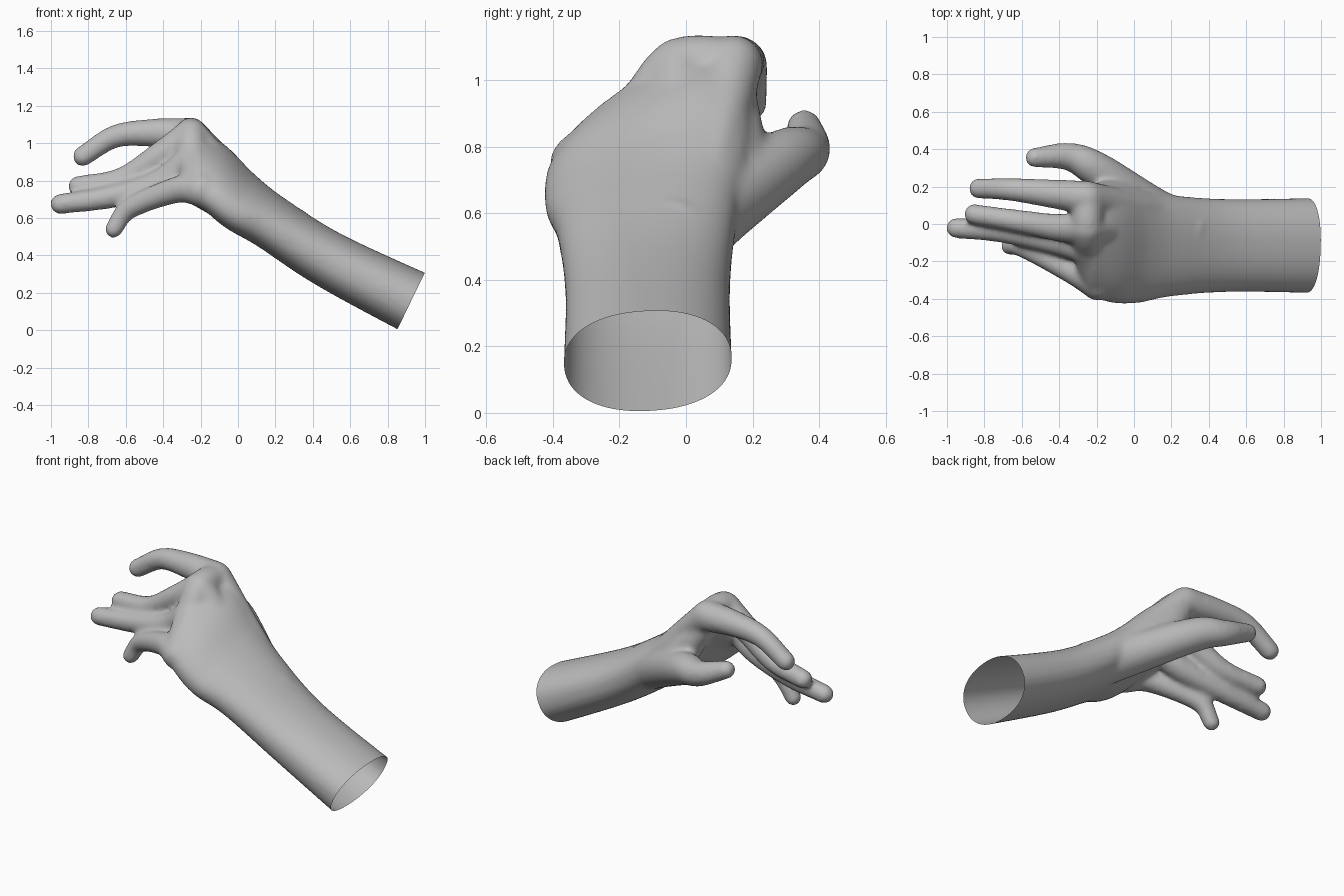
import bpy, bmesh, math
from mathutils import Vector as V

if "Cube" in bpy.data.objects:
    bpy.data.objects.remove(bpy.data.objects["Cube"])

skin = bpy.data.materials.new("skin grey")
skin.use_nodes = True
GREY = (0.5, 0.5, 0.5, 1)
skin.diffuse_color = GREY
skin.node_tree.nodes["Principled BSDF"].inputs["Base Color"].default_value = GREY


def spline(rows, steps=8):
    """Smooth curve through rows of numbers (Catmull-Rom)."""
    pts = [V(r) for r in rows]
    pts = [2 * pts[0] - pts[1]] + pts + [2 * pts[-1] - pts[-2]]
    out = []
    for a, b, c, d in zip(pts, pts[1:], pts[2:], pts[3:]):
        for i in range(steps):
            t = i / steps
            out.append(b + (c - a) * t / 2 + (2 * a - 5 * b + 4 * c - d) * t ** 2 / 2
                       + (3 * b - a - 3 * c + d) * t ** 3 / 2)
    return out + [pts[-2]]


def tangents(points):
    """Direction of travel at each point of a path."""
    last = len(points) - 1
    return [(points[min(i + 1, last)] - points[max(i - 1, 0)]).normalized()
            for i in range(last + 1)]


def loft(bm, sections, power=1.0, sides=32):
    """Closed skin over oval sections given as (centre, half width, half depth)."""
    def bend(value):
        return math.copysign(abs(value) ** power, value)
    angles = [math.tau * i / sides for i in range(sides)]
    rings = [[bm.verts.new(c + w * bend(math.cos(a)) + d * bend(math.sin(a))) for a in angles]
             for c, w, d in sections]
    for ring, following in zip(rings, rings[1:]):
        for i in range(sides):
            j = (i + 1) % sides
            bm.faces.new((ring[i], ring[j], following[j], following[i]))
    bm.faces.new(rings[0][::-1])
    bm.faces.new(rings[-1])


def tube(bm, path, base, tip, ease=1.0):
    """Tube with a round tip, tapering from the base radius to the tip radius."""
    points = spline(path)
    sections = []
    for i, (p, t) in enumerate(zip(points, tangents(points))):
        radius = tip + (base - tip) * (1 - i / (len(points) - 1)) ** ease
        side = t.cross(V((0, 0, 1))).normalized()
        sections.append((p, side * radius, side.cross(t) * radius))
    centre, width, depth = sections[-1]
    steps = 6
    for k in range(1, steps + 1):
        a = k * math.pi / 2 / (steps + .2)
        sections.append((centre + t * tip * math.sin(a),
                         width * math.cos(a), depth * math.cos(a)))
    loft(bm, sections)


bm = bmesh.new()

# Forearm, wrist and back of the hand: x, z, half width, sideways tilt, half depth
arm = spline([
    (1.06, .09, .255, .02, .172),
    (.50, .37, .248, .02, .151),
    (.18, .575, .272, .05, .14),
    (.00, .70, .305, .10, .14),
    (-.14, .83, .30, .14, .13),
    (-.27, .91, .24, .15, .11),
])
centres = [V((row[0], -.115, row[1])) for row in arm]
sections = []
for centre, direction, row in zip(centres, tangents(centres), arm):
    width = V((0, row[2], row[3]))
    sections.append((centre, width, width.cross(direction).normalized() * row[4]))
loft(bm, sections, power=.9, sides=48)

# Fingers: knuckle, two joints and tip, then the tip radius
fingers = {
    "index": [(-.25, .14, 1.045), (-.47, .165, 1.055), (-.66, .185, 1.035), (-.83, .19, .93)],
    "middle": [(-.25, -.02, 1.04), (-.4, -.02, .945), (-.62, .015, .81), (-.855, .052, .77)],
    "ring": [(-.24, -.13, .91), (-.42, -.09, .785), (-.7, -.04, .71), (-.95, -.022, .675)],
    "little": [(-.19, -.32, .75), (-.33, -.25, .75), (-.58, -.13, .65), (-.665, -.118, .54)],
}
for name, joints in fingers.items():
    tube(bm, joints, .092, .048 if name == "little" else .055, ease=1.6)
    # Bone through the palm, fanning out from the wrist to the knuckle
    y = joints[0][1]
    tube(bm, [(.15, .63 * y - .03, .62 + .27 * y), joints[0]], .075, .09)

# Ridge across the knuckles, thumb, and web between thumb and palm
tube(bm, [joints[0] for joints in fingers.values()], .085, .09)
tube(bm, [(.3, -.04, .51), (.1, .08, .605), (-.2, .29, .755), (-.35, .36, .79),
          (-.53, .355, .86)], .14, .053)
tube(bm, [(-.04, .14, .72), (-.12, .15, .82), (-.2, .14, .94)], .1, .075)

bmesh.ops.recalc_face_normals(bm, faces=bm.faces)
mesh = bpy.data.meshes.new("hand")
bm.to_mesh(mesh)
bm.free()
hand = bpy.data.objects.new("hand_and_forearm", mesh)
bpy.context.collection.objects.link(hand)
bpy.context.view_layer.objects.active = hand
hand.select_set(True)

# Fuse the parts into one skin and soften the joins
fuse = hand.modifiers.new("fuse", "REMESH")
fuse.mode = "VOXEL"
fuse.voxel_size = .013
soften = hand.modifiers.new("soften", "SMOOTH")
soften.factor = .5
soften.iterations = 14
for name in ("fuse", "soften"):
    bpy.ops.object.modifier_apply(modifier=name)

# Open cut at the end of the forearm
bm = bmesh.new()
bm.from_mesh(hand.data)
bmesh.ops.bisect_plane(bm, geom=bm.verts[:] + bm.edges[:] + bm.faces[:],
                       plane_co=(.925, -.115, .155), plane_no=(.9, 0, -.435),
                       clear_outer=True)
bm.to_mesh(hand.data)
bm.free()
hand.data.materials.clear()
hand.data.materials.append(skin)
bpy.ops.object.shade_smooth()
